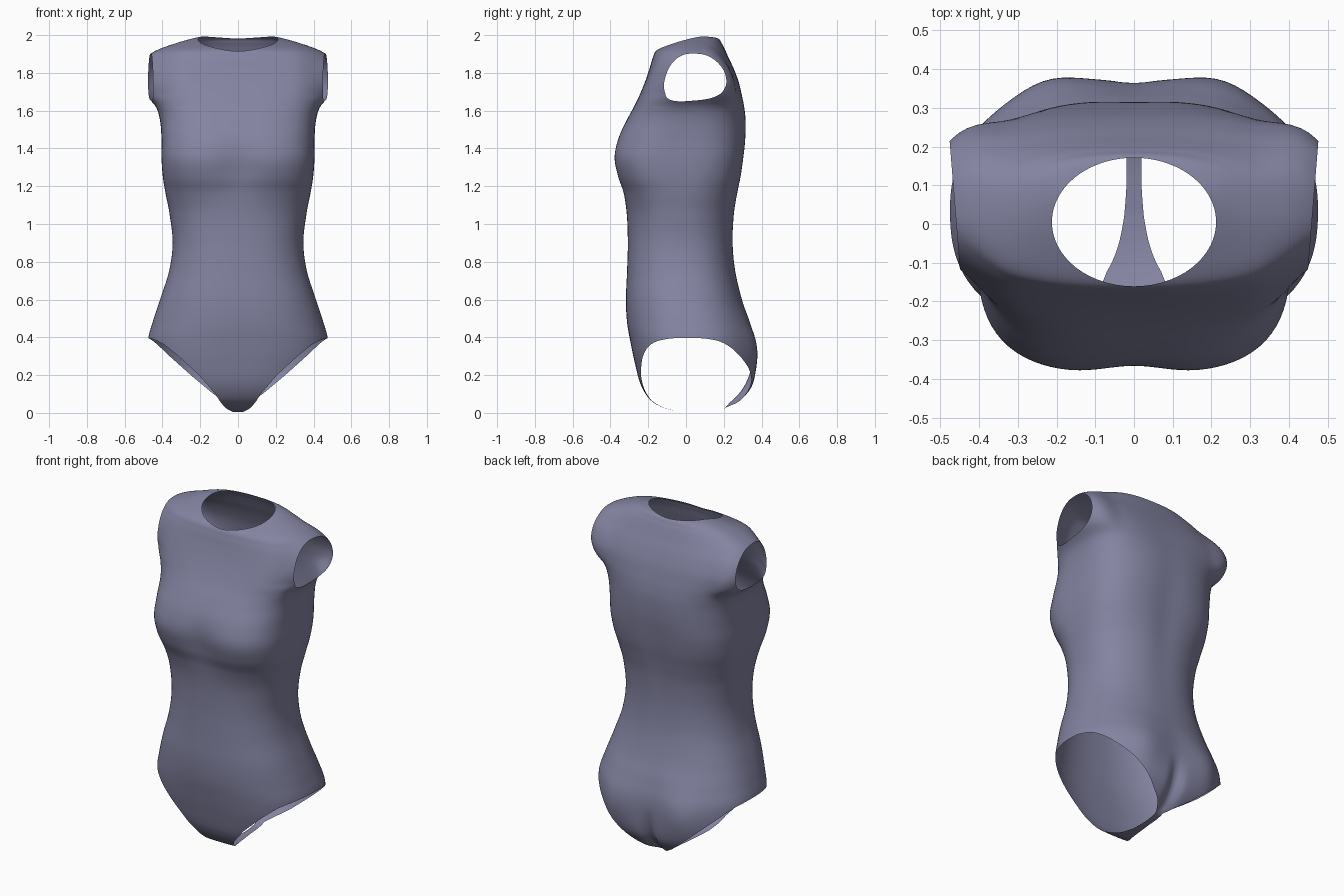
import bpy, bmesh, math

if "Cube" in bpy.data.objects:
    bpy.data.objects.remove(bpy.data.objects["Cube"])

SEG, SUB = 112, 7

# torso sections: height, half width, front y, back y, squareness
ROWS = [
    (0.005, 0.16, 0.02, 0.03, 2.2),
    (0.012, 0.22, -0.06, 0.15, 2.3),
    (0.03, 0.28, -0.125, 0.225, 2.4),
    (0.07, 0.34, -0.19, 0.295, 2.5),
    (0.15, 0.41, -0.24, 0.355, 2.6),
    (0.27, 0.465, -0.272, 0.376, 2.6),
    (0.38, 0.477, -0.295, 0.374, 2.5),
    (0.48, 0.452, -0.312, 0.345, 2.4),
    (0.60, 0.413, -0.318, 0.298, 2.4),
    (0.75, 0.365, -0.312, 0.262, 2.4),
    (0.90, 0.346, -0.308, 0.25, 2.4),
    (1.05, 0.362, -0.314, 0.258, 2.4),
    (1.16, 0.383, -0.335, 0.275, 2.6),
    (1.25, 0.398, -0.368, 0.292, 2.9),
    (1.35, 0.405, -0.386, 0.306, 3.1),
    (1.45, 0.405, -0.364, 0.316, 3.0),
    (1.55, 0.413, -0.315, 0.317, 2.9),
    (1.62, 0.435, -0.276, 0.309, 3.0),
    (1.68, 0.485, -0.247, 0.297, 3.0),
    (1.75, 0.52, -0.218, 0.28, 3.0),
    (1.82, 0.525, -0.194, 0.254, 2.8),
    (1.88, 0.49, -0.176, 0.226, 2.5),
    (1.92, 0.43, -0.155, 0.208, 2.4),
    (1.955, 0.335, -0.085, 0.19, 2.4),
    (1.985, 0.23, -0.005, 0.165, 2.3),
    (1.998, 0.15, 0.07, 0.08, 2.2),
]
# leg line: height, half width kept at the front, at the back
LEG = [(0.0, 0.03, 0.018), (0.03, 0.07, 0.022), (0.06, 0.095, 0.07), (0.1, 0.12, 0.13),
       (0.2, 0.207, 0.25), (0.3, 0.315, 0.362), (0.36, 0.388, 0.425),
       (0.39, 0.445, 0.46), (0.405, 0.5, 0.5), (0.5, 0.8, 0.8)]


def catmull(a, b, c, d, t):
    return [0.5 * (2 * q + (r - p) * t + (2 * p - 5 * q + 4 * r - s) * t * t
                   + (3 * q - p - 3 * r + s) * t ** 3) for p, q, r, s in zip(a, b, c, d)]


def smooth_rows(rows):
    out, n = [], len(rows)
    for i in range(n - 1):
        pts = rows[max(i - 1, 0)], rows[i], rows[i + 1], rows[min(i + 2, n - 1)]
        out += [catmull(*pts, k / SUB) for k in range(SUB)]
    return out + [list(rows[-1])]


def smoothstep(a, b, v):
    t = min(1, max(0, (v - a) / (b - a)))
    return t * t * (3 - 2 * t)


def bell(v, c, s):
    return math.exp(-((v - c) / s) ** 2)


def body_point(row, ang):
    z, w, yf, yb, n = row
    c, s = math.cos(ang), math.sin(ang)
    if s > 0:   # rounder seat
        n -= 0.3 * bell(z, 0.3, 0.2)
    r = (abs(c) ** n + abs(s) ** n) ** (-1 / n)
    x, y = w * r * c, (yf + yb) / 2 + (yb - yf) / 2 * r * s
    if s < 0:   # hollow between the bust
        y += 0.022 * bell(x, 0, 0.11) * bell(z, 1.31, 0.14)
    else:       # seat cleft, full cheeks and spine hollow
        y -= 0.045 * bell(x, 0, 0.035) * smoothstep(0.36, 0.1, z) * smoothstep(0.01, 0.06, z)
        y -= 0.014 * bell(x, 0, 0.1) * bell(z, 0.38, 0.15)
        y += 0.022 * bell(abs(x), 0.23, 0.1) * bell(z, 0.3, 0.15)
        y -= 0.007 * bell(x, 0, 0.08) * bell(z, 1.2, 0.35)
    # shoulder ends sit further back
    y += 0.03 * smoothstep(0.3, 0.46, abs(x)) * smoothstep(1.6, 1.7, z)
    return x, y, z


# openings: negative inside the hole
def leg_hole(p):
    if p.z > 0.5:
        return 1
    for (z0, f0, b0), (z1, f1, b1) in zip(LEG, LEG[1:]):
        if p.z <= z1:
            t = (p.z - z0) / (z1 - z0)
            m = smoothstep(-0.12, 0.12, p.y)
            return (f0 + (f1 - f0) * t) * (1 - m) + (b0 + (b1 - b0) * t) * m - abs(p.x)
    return 1


def arm_hole(p):
    return 0.463 + 0.08 * (p.y - 0.05) - abs(p.x) if p.z > 1.45 else 1


def neck_hole(p):
    return (p.x / 0.212) ** 2 + ((p.y - 0.005) / 0.166) ** 2 - 1 if p.z > 1.8 else 1


def cut(bm, func):
    val = {v: func(v.co) or 1e-6 for v in bm.verts}
    new = []
    for e in list(bm.edges):
        a, b = e.verts
        if val[a] * val[b] < 0:
            fac = val[a] / (val[a] - val[b])
            nv = bmesh.utils.edge_split(e, a, min(0.98, max(0.02, fac)))[1]
            val[nv] = 0
            new.append(nv)
    bmesh.ops.connect_verts(bm, verts=new)
    gone = [f for f in bm.faces if max((val[v] for v in f.verts), key=abs) < 0]
    bmesh.ops.delete(bm, geom=gone, context='FACES')


# torso loft
bm = bmesh.new()
rings = [[bm.verts.new(body_point(r, 2 * math.pi * k / SEG)) for k in range(SEG)]
         for r in smooth_rows(ROWS)]
for lo, hi in zip(rings, rings[1:]):
    for k in range(SEG):
        j = (k + 1) % SEG
        bm.faces.new((lo[k], lo[j], hi[j], hi[k]))
bm.faces.new(rings[0][::-1])
bmesh.ops.triangulate(bm, faces=[f for f in bm.faces if len(f.verts) > 4])

# leg, arm and neck openings
for hole in (leg_hole, arm_hole, neck_hole):
    cut(bm, hole)

me = bpy.data.meshes.new("bodysuit")
bm.to_mesh(me)
bm.free()
suit = bpy.data.objects.new("bodysuit", me)
bpy.context.collection.objects.link(suit)

# cloth colour
mat = bpy.data.materials.new("muted violet cloth")
mat.diffuse_color = (0.23, 0.23, 0.36, 1)
mat.use_nodes = True
mat.node_tree.nodes["Principled BSDF"].inputs["Base Color"].default_value = mat.diffuse_color
me.materials.append(mat)
bpy.context.view_layer.objects.active = suit
suit.select_set(True)
bpy.ops.object.shade_smooth_by_angle(angle=math.radians(60))
